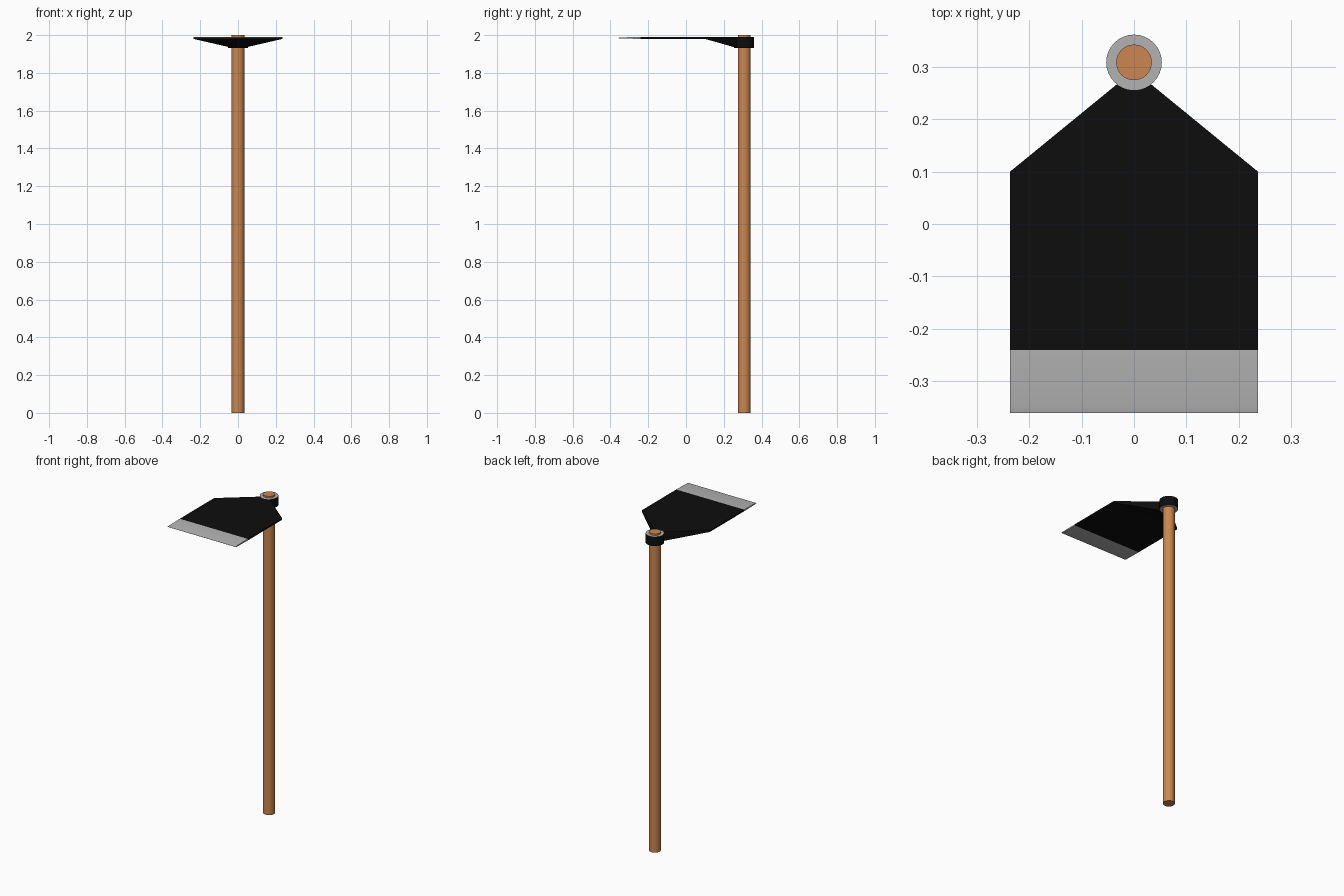
import bpy, bmesh, math

if "Cube" in bpy.data.objects:
    bpy.data.objects.remove(bpy.data.objects["Cube"])


def colour(name, rgb):
    m = bpy.data.materials.new(name)
    m.diffuse_color = (*rgb, 1)
    m.use_nodes = True
    m.node_tree.nodes["Principled BSDF"].inputs["Base Color"].default_value = m.diffuse_color
    return m


WOOD = colour("wood", (0.6, 0.24, 0.08))
BLACK = colour("black_iron", (0.004, 0.004, 0.004))
STEEL = colour("bare_steel", (0.45, 0.45, 0.45))
POLE_Y = 0.308


def finish(bm, name, materials):
    bmesh.ops.recalc_face_normals(bm, faces=bm.faces)
    mesh = bpy.data.meshes.new(name)
    bm.to_mesh(mesh)
    bm.free()
    ob = bpy.data.objects.new(name, mesh)
    bpy.context.collection.objects.link(ob)
    for m in materials:
        mesh.materials.append(m)
    bpy.ops.object.select_all(action='DESELECT')
    ob.select_set(True)
    bpy.context.view_layer.objects.active = ob
    bpy.ops.object.shade_smooth_by_angle(angle=math.radians(30))
    return ob


def loft(name, sections, material, cap_start=True, cap_end=True):
    """Join rectangular sections (y, half width, bottom z, top z)."""
    bm = bmesh.new()
    rings = [[bm.verts.new(p) for p in
              ((-w, y, lo), (w, y, lo), (w, y, hi), (-w, y, hi))]
             for y, w, lo, hi in sections]
    for a, b in zip(rings, rings[1:]):
        for i in range(4):
            j = (i + 1) % 4
            bm.faces.new((a[i], a[j], b[j], b[i]))
    if cap_start:
        bm.faces.new(rings[0])
    if cap_end:
        bm.faces.new(rings[-1])
    return finish(bm, name, [material])


# Wooden pole
bpy.ops.mesh.primitive_cylinder_add(vertices=32, radius=0.034, depth=2,
                                    location=(0, POLE_Y, 1))
handle = bpy.context.object
handle.name = "handle"
handle.data.materials.append(WOOD)
bpy.ops.object.shade_smooth_by_angle(angle=math.radians(30))

# Collar around the pole: black walls, bare steel rims
bm = bmesh.new()
profile = [bm.verts.new((r, 0, z)) for r, z in
           ((0.034, 1.932), (0.053, 1.932), (0.053, 1.99), (0.034, 1.99))]
edges = [bm.edges.new((profile[i], profile[(i + 1) % 4])) for i in range(4)]
bmesh.ops.spin(bm, geom=profile + edges, cent=(0, 0, 0), axis=(0, 0, 1),
               angle=math.tau, steps=32, use_merge=True)
bmesh.ops.remove_doubles(bm, verts=bm.verts, dist=1e-5)
bm.normal_update()
for f in bm.faces:
    f.material_index = 1 if abs(f.normal.z) > 0.5 else 0
collar = finish(bm, "collar", [BLACK, STEEL])
collar.location.y = POLE_Y

# Black blade plate, deepening into the neck at the collar
loft("blade", [(-0.24, 0.236, 1.98, 1.99),
               (0.10, 0.236, 1.98, 1.99),
               (0.27, 0.028, 1.932, 1.99)], BLACK, cap_start=False)

# Ground steel cutting edge
loft("cutting_edge", [(-0.36, 0.236, 1.9845, 1.9855),
                      (-0.348, 0.236, 1.982, 1.988),
                      (-0.24, 0.236, 1.98, 1.99)], STEEL, cap_end=False)
